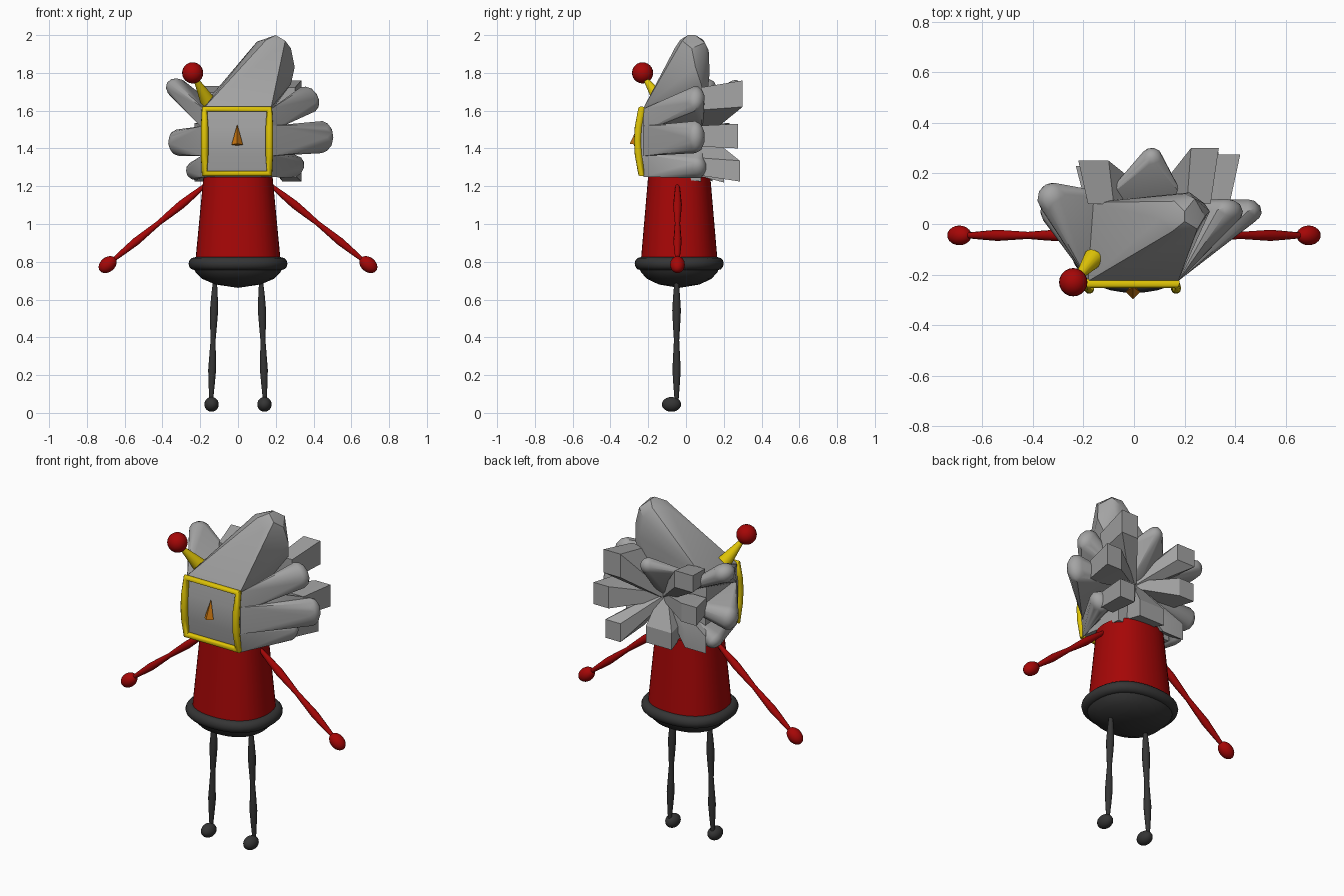
import bpy, bmesh, math
from mathutils import Vector, Matrix

cube = bpy.data.objects.get("Cube")
if cube:
    bpy.data.objects.remove(cube, do_unlink=True)


def material(name, r, g, b):
    m = bpy.data.materials.new(name)
    m.use_nodes = True
    m.diffuse_color = (r, g, b, 1)
    m.node_tree.nodes["Principled BSDF"].inputs["Base Color"].default_value = (r, g, b, 1)
    return m


GREY = material("grey", .37, .37, .37)
RED = material("red", .38, .002, .002)
YELLOW = material("yellow", .75, .56, .002)
ORANGE = material("orange", .58, .18, .005)
DARK = material("charcoal", .035, .035, .035)


def add_object(name, mesh, mat, angle):
    mesh.materials.clear()
    mesh.materials.append(mat)
    obj = bpy.data.objects.new(name, mesh)
    bpy.context.collection.objects.link(obj)
    bpy.ops.object.select_all(action='DESELECT')
    obj.select_set(True)
    bpy.context.view_layer.objects.active = obj
    bpy.ops.object.shade_smooth_by_angle(angle=math.radians(angle))
    return obj


def from_bmesh(name, bm, mat, angle=40):
    bmesh.ops.recalc_face_normals(bm, faces=bm.faces)
    mesh = bpy.data.meshes.new(name)
    bm.to_mesh(mesh)
    bm.free()
    return add_object(name, mesh, mat, angle)


def facing(direction):
    return Vector(direction).to_track_quat('Z', 'Y').to_matrix().to_4x4()


def ball(name, centre, size, mat, direction=(0, 0, 1)):
    bm = bmesh.new()
    place = Matrix.Translation(centre) @ facing(direction) @ Matrix.Diagonal((*size, 1))
    bmesh.ops.create_uvsphere(bm, u_segments=20, v_segments=12, radius=1, matrix=place)
    return from_bmesh(name, bm, mat, 60)


def cone(name, start, end, r1, r2, mat, sides):
    bm = bmesh.new()
    start, end = Vector(start), Vector(end)
    bmesh.ops.create_cone(bm, cap_ends=True, segments=sides, radius1=r1, radius2=r2,
                          depth=(end - start).length,
                          matrix=Matrix.Translation((start + end) / 2) @ facing(end - start))
    return from_bmesh(name, bm, mat)


def lathe(name, profile, mat, closed=False):
    """Spin (radius, height) points into a slightly flattened, squarish round part."""
    bm = bmesh.new()
    verts = [bm.verts.new((r, 0, z)) for r, z in profile]
    edges = [bm.edges.new(pair) for pair in zip(verts, verts[1:])]
    if closed:
        edges.append(bm.edges.new((verts[-1], verts[0])))
    bmesh.ops.spin(bm, geom=verts + edges, axis=(0, 0, 1), cent=(0, 0, 0),
                   angle=math.tau, steps=36, use_duplicate=False)
    bmesh.ops.remove_doubles(bm, verts=bm.verts, dist=.0005)
    for v in bm.verts:
        swell = 1 + .05 * math.sin(2 * math.atan2(v.co.y, v.co.x)) ** 2
        v.co.x *= swell
        v.co.y = v.co.y * swell * .9 - .036
    return from_bmesh(name, bm, mat)


def tube(name, points, radii, mat, cyclic=False):
    curve = bpy.data.curves.new(name, 'CURVE')
    curve.dimensions = '3D'
    curve.bevel_depth = 1
    curve.bevel_resolution = 3
    curve.use_fill_caps = True
    spline = curve.splines.new('POLY')
    spline.points.add(len(points) - 1)
    for p, co, r in zip(spline.points, points, radii):
        p.co = (*co, 1)
        p.radius = r
    spline.use_cyclic_u = cyclic
    temp = bpy.data.objects.new("tube_helper", curve)
    bpy.context.collection.objects.link(temp)
    graph = bpy.context.evaluated_depsgraph_get()
    mesh = bpy.data.meshes.new_from_object(temp.evaluated_get(graph))
    bpy.data.objects.remove(temp, do_unlink=True)
    return add_object(name, mesh, mat, 60)


def limb(name, start, end, mat):
    start, end = Vector(start), Vector(end)
    radii = (.011, .018, .023, .019, .014, .018, .022, .017, .011)
    points = [start.lerp(end, i / (len(radii) - 1)) for i in range(len(radii))]
    return tube(name, points, radii, mat)


def hull(name, points, angle=30):
    bm = bmesh.new()
    for p in points:
        bm.verts.new(p)
    bmesh.ops.convex_hull(bm, input=bm.verts)
    loose = [v for v in bm.verts if not v.link_faces]
    bmesh.ops.delete(bm, geom=loose, context='VERTS')
    return from_bmesh(name, bm, GREY, angle)


HUB = Vector((.08, .09, 1.47))


def round_tip(centre, size):
    """Points of an ellipsoid that points away from the hub."""
    bm = bmesh.new()
    place = (Matrix.Translation(centre) @ facing(Vector(centre) - HUB)
             @ Matrix.Diagonal((*size, 1)))
    bmesh.ops.create_icosphere(bm, subdivisions=2, radius=1, matrix=place)
    points = [v.co.copy() for v in bm.verts]
    bm.free()
    return points


def blunt_tip(centre, wide, high):
    """Corners of an upright rectangle that faces the back."""
    return [Vector(centre) + Vector((sx * wide, 0, sz * high))
            for sx in (-1, 1) for sz in (-1, 1)]


# Torso, rim and rounded underside
lathe("torso", [(0, .8), (.226, .8), (.183, 1.25), (0, 1.25)], RED)
rim = [(.228 + .034 * math.cos(a), .79 + .034 * math.sin(a))
       for a in (math.tau * i / 12 for i in range(12))]
lathe("hip_rim", rim, DARK, closed=True)
lathe("hip_underside", [(.24, .78), (.225, .745), (.19, .71), (.12, .68), (0, .662)], DARK)

# Arms, hands, legs and feet
for side, s in (("left", 1), ("right", -1)):
    shoulder, wrist = Vector((s * .18, -.045, 1.2)), Vector((s * .66, -.045, .81))
    limb(side + "_arm", shoulder, wrist, RED)
    ball(side + "_hand", (s * .69, -.045, .785), (.039, .039, .053), RED, wrist - shoulder)
    limb(side + "_leg", (s * .122, -.05, .7), (s * .142, -.05, .07), DARK)
    ball(side + "_foot", (s * .14, -.077, .045), (.038, .051, .039), DARK)

# Head core with a gently bowed face
core = [(x, y, z) for x in (-.18, .175)
        for y, z in ((-.222, 1.26), (-.24, 1.37), (-.244, 1.44), (-.24, 1.51), (-.222, 1.615),
                     (.08, 1.225), (.06, 1.64))]
hull("head_core", core + [HUB])

# Face frame and nose
heights = [(-.234, 1.267), (-.252, 1.37), (-.256, 1.44), (-.252, 1.51), (-.234, 1.608)]
loop = [(-.177, y, z) for y, z in heights] + [(.166, y, z) for y, z in reversed(heights)]
tube("face_frame", loop, [.02] * len(loop), YELLOW, cyclic=True)
cone("nose", (-.004, -.268, 1.42), (-.004, -.25, 1.525), .03, .001, ORANGE, 4)

# Antenna
cone("antenna_stalk", (-.16, -.135, 1.65), (-.22, -.21, 1.76), .04, .014, YELLOW, 16)
ball("antenna_ball", (-.24, -.23, 1.8), (.056, .056, .056), RED)

# Big crest on top
crest = [(-.18, -.225, 1.615), (.175, -.225, 1.615), (-.17, .085, 1.645), (.2, .11, 1.64),
         (.1, .02, 1.965), (.15, -.03, 1.975), (.2, .01, 2), (.2, .05, 2), (.25, -.02, 1.97),
         (.21, -.06, 1.93), (.28, .03, 1.93), (.3, .05, 1.83), (.28, .08, 1.74),
         (.2, .12, 1.92), (.16, .09, 1.975), (.24, .1, 1.96), (.22, .125, 1.8)]
hull("hair_crest", crest + [HUB])

# Side tufts grow from the frame edges and join at the hub behind
side_tufts = [
    ("upper_left", .175, 1.61, 1.49, (.37, .05, 1.66), (.05, .075, .055)),
    ("middle_left", .175, 1.52, 1.36, (.445, .05, 1.46), (.05, .085, .06)),
    ("lower_left", .175, 1.37, 1.25, (.295, .06, 1.3), (.05, .065, .05)),
    ("upper_right", -.18, 1.61, 1.5, (-.32, .1, 1.715), (.065, .055, .065)),
    ("middle_right", -.18, 1.52, 1.36, (-.32, .05, 1.43), (.06, .07, .05)),
    ("lower_right", -.18, 1.37, 1.25, (-.23, .06, 1.28), (.06, .05, .045)),
]
for name, x, top, bottom, tip, size in side_tufts:
    root = [Vector((x, -.225, top)), Vector((x, -.225, bottom)), HUB]
    hull("hair_tuft_" + name, root + round_tip(tip, size))

# Back tufts: outer sides run straight back, inner sides slope down to the hub
back_tufts = [((.37, .275, 1.465), .05, .065), ((.28, .3, 1.69), .055, .07),
              ((.285, .285, 1.28), .05, .055), ((.04, .2, 1.27), .085, .05),
              ((-.16, .25, 1.68), .06, .05), ((-.18, .23, 1.48), .05, .055),
              ((-.16, .14, 1.275), .07, .05)]
for i, (tip, wide, high) in enumerate(back_tufts):
    inner = HUB.lerp(Vector(tip), .88)
    inner.y = .08
    points = blunt_tip(tip, wide, high) + blunt_tip(inner, wide * .85, high * .85)
    hull("hair_back_tuft_%d" % (i + 1), points + blunt_tip(HUB, .02, .02))
root = blunt_tip(HUB + Vector((0, 0, .03)), .03, .03)
root += [Vector((-.15, .07, 1.64)), Vector((.2, .1, 1.64))]
hull("hair_back_crest", root + round_tip((.07, .255, 1.715), (.045, .045, .05)))
